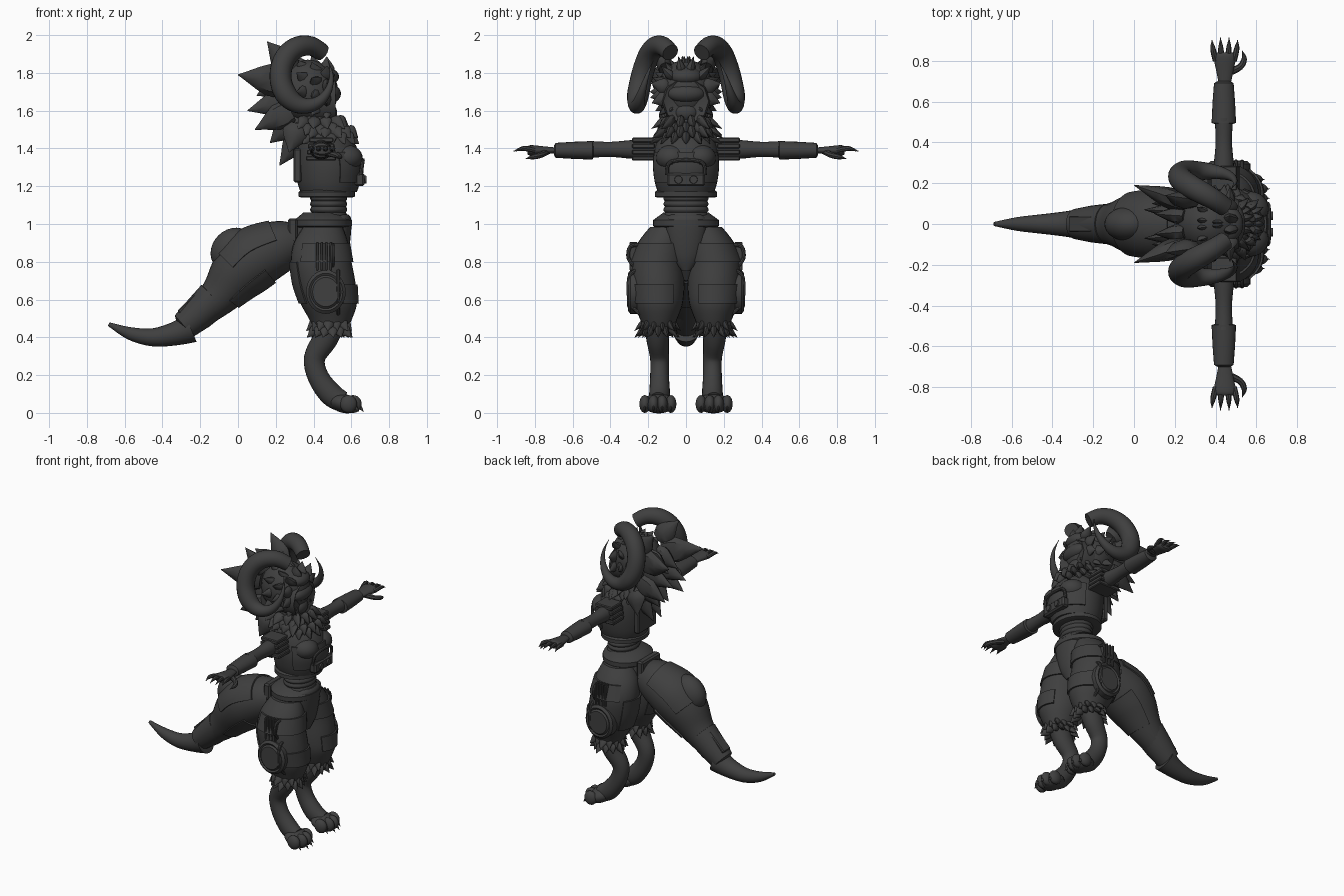
import bpy
import bmesh
import math
from mathutils import Vector, Matrix

if "Cube" in bpy.data.objects:
    bpy.data.objects.remove(bpy.data.objects["Cube"], do_unlink=True)

GREY = (.05, .05, .05, 1)
material = bpy.data.materials.new("dark_grey")
material.use_nodes = True
material.diffuse_color = GREY
shader = next(node for node in material.node_tree.nodes if node.type == "BSDF_PRINCIPLED")
shader.inputs["Base Color"].default_value = GREY
X, Y, Z = Vector((1, 0, 0)), Vector((0, 1, 0)), Vector((0, 0, 1))


def finish(bm, name, angle):
    bmesh.ops.recalc_face_normals(bm, faces=bm.faces)
    mesh = bpy.data.meshes.new(name)
    bm.to_mesh(mesh)
    bm.free()
    mesh.materials.append(material)
    part = bpy.data.objects.new(name, mesh)
    bpy.context.collection.objects.link(part)
    bpy.ops.object.select_all(action="DESELECT")
    part.select_set(True)
    bpy.context.view_layer.objects.active = part
    bpy.ops.object.shade_smooth_by_angle(angle=math.radians(angle))


def build(name, mirror, fill, angle=40):
    # One object, or a left and a right one
    pairs = (("left_", 1), ("right_", -1)) if mirror else (("", 1),)
    for prefix, side in pairs:
        bm = bmesh.new()
        fill(bm)
        for vert in bm.verts:
            vert.co.y *= side
        finish(bm, prefix + name, angle)


def smooth_path(points, steps):
    result = []
    last = len(points) - 1
    for i in range(last):
        quad = [points[min(max(i + k, 0), last)] for k in (-1, 0, 1, 2)]
        for step in range(steps):
            t = step / steps
            result.append([b + t / 2 * (c - a + t * (2 * a - 5 * b + 4 * c - d + t * (3 * (b - c) + d - a)))
                           for a, b, c, d in zip(*quad)])
    return result + [list(points[last])]


def add_tube(bm, points, sides=20, ref=Y, steps=4, axis=None, squash=1, arc=None, grow=.01):
    # Each point is x, y, z and the radius along ref; squash scales the other radius
    path = smooth_path(points, steps)
    rings = []
    for i, (x, y, z, radius) in enumerate(path):
        ahead, behind = path[min(i + 1, len(path) - 1)], path[max(i - 1, 0)]
        tangent = axis or (Vector(ahead[:3]) - Vector(behind[:3])).normalized()
        u = (ref - tangent * ref.dot(tangent)).normalized()
        v = tangent.cross(u)
        radius = max(radius, .002)
        if arc:
            low, high = (math.radians(a) for a in arc)
            angles = [low + (high - low) * k / sides for k in range(sides + 1)]
            outline = [(a, grow) for a in angles] + [(a, -grow) for a in reversed(angles)]
        else:
            outline = [(math.tau * k / sides, 0) for k in range(sides)]
        rings.append([bm.verts.new(Vector((x, y, z))
                                   + u * (radius + extra) * math.cos(angle)
                                   + v * (radius * squash + extra) * math.sin(angle))
                      for angle, extra in outline])
    for first, second in zip(rings, rings[1:]):
        for k in range(len(first)):
            bm.faces.new((first[k - 1], first[k], second[k], second[k - 1]))
    bm.faces.new(rings[0])
    bm.faces.new(rings[-1])


def tube(name, points, mirror=False, **options):
    build(name, mirror, lambda bm: add_tube(bm, points, **options))


def turned(name, centre, axis, profile, mirror=False, **options):
    # Straight part from pairs of distance along the axis and radius
    points = [(*(Vector(centre) + axis * distance), radius) for distance, radius in profile]
    tube(name, points, mirror, axis=axis, **options)


def pipe(name, points, mirror=False, radius=.01):
    tube(name, [(*point, radius) for point in points], mirror, ref=X, sides=8)


def blob(name, centre, radii, mirror=False, tilt=0):
    matrix = (Matrix.Translation(centre) @ Matrix.Rotation(math.radians(tilt), 4, "Y")
              @ Matrix.Diagonal((*radii, 1)))
    build(name, mirror, lambda bm: bmesh.ops.create_uvsphere(
        bm, u_segments=24, v_segments=14, radius=1, matrix=matrix))


def box(name, centre, size, mirror=False, tilt=0):
    def fill(bm):
        bmesh.ops.create_cube(bm, size=1, matrix=Matrix.Translation(centre)
                              @ Matrix.Rotation(math.radians(tilt), 4, "Y")
                              @ Matrix.Diagonal((*size, 1)))
        bmesh.ops.bevel(bm, geom=bm.edges[:], offset=min(size) / 5, segments=1, affect="EDGES")
    build(name, mirror, fill, 25)


def tufts(name, spikes, width, mirror=False):
    # Leaf shaped spikes, each from a root to a tip
    def fill(bm):
        for root, tip in spikes:
            root, tip = Vector(root), Vector(tip)
            along = (tip - root).normalized()
            flat = along.cross(Y if abs(along.y) < .9 else X)
            add_tube(bm, [(*root, width * .8), (*root.lerp(tip, .35), width), (*tip, 0)],
                     sides=8, steps=3, ref=flat, axis=along, squash=.6)
    build(name, mirror, fill)


def ruff(name, centre, radius, count, out, drop, width, mirror=False):
    spikes = []
    for row in range(2):
        for k in range(count):
            angle = math.tau * (k + row / 2) / count
            spoke = Vector((math.cos(angle), math.sin(angle), 0))
            root = Vector(centre) + spoke * radius + Z * row * drop * .7
            reach = out * (1 + .3 * math.sin(k * 2.4))
            spikes.append((root, root + spoke * reach - Z * drop))
    tufts(name, spikes, width, mirror)


# Torso, waist and belt
turned("pelvis", (.44, 0, .7), Z, [(0, .05), (.1, .12), (.2, .16), (.3, .14)], squash=.95)
turned("belt", (.45, 0, .98), Z, [(0, .16), (.01, .175), (.04, .175), (.08, .12)],
       steps=1, sides=32, squash=.87)
turned("belly_plate", (.54, 0, .75), Z, [(0, .02), (.07, .07), (.17, .1), (.27, .11), (.3, .08)], squash=.55)
for rib in range(4):
    turned("waist_rib_%d" % (rib + 1), (.48, 0, 1.03 + rib * .03), Z,
           [(0, .11), (.015, .12), (.035, .11)], squash=.82)
turned("chest_band", (.47, 0, 1.14), Z, [(0, .15), (.005, .165), (.03, .165), (.04, .15)],
       steps=1, sides=32, squash=.9)
chest = [(.48, 0, 1.17, .15), (.48, 0, 1.22, .165), (.48, 0, 1.3, .175), (.47, 0, 1.38, .17),
         (.45, 0, 1.45, .15), (.42, 0, 1.5, .11), (.4, 0, 1.6, .1)]
tube("chest", chest, axis=Z, sides=32)
tube("chest_plate", chest[1:4], axis=Z, arc=(-160, -20))
blob("breast", (.57, .075, 1.35), (.09, .085, .07), True)
box("chest_pack", (.645, 0, 1.235), (.05, .2, .07))
pipe("pack_handle", [(.65, -.1, 1.26), (.66, -.08, 1.33), (.66, .08, 1.33), (.65, .1, 1.26)])
turned("pack_knob", (.65, .04, 1.235), X, [(0, .024), (.03, .02)], True)
box("back_plate", (.315, 0, 1.31), (.04, .2, .18))
box("hip_plate", (.29, 0, .95), (.05, .2, .16))

# Head and mask
blob("head", (.37, 0, 1.7), (.16, .15, .17))
turned("mask_rim", (.38, 0, 1.65), X, [(0, .13), (.1, .13), (.135, .12), (.125, .1)], steps=1, sides=10)
blob("goggles", (.49, 0, 1.69), (.055, .1, .05))
blob("brow", (.46, 0, 1.78), (.075, .09, .05))
blob("muzzle", (.48, 0, 1.59), (.045, .065, .05))

# Horns curl over the back and forward again
horn = []
for k in range(13):
    t = k / 12
    turn = math.radians(50 + 340 * t)
    horn.append((.36 + .135 * math.cos(turn), .05 + .21 * math.sin(math.pi * (.05 + .75 * t)),
                 1.785 + .16 * math.sin(turn), .058 * min(1, .8 + t, 2 * (1 - t))))
tube("horn", horn, True)

# Ears and fur
tufts("lower_ear", [((.25, .1, 1.75), (0, .19, 1.79))], .085, True)
tufts("upper_ear", [((.28, .11, 1.82), (.155, .14, 1.965))], .07, True)
tufts("mane", [((.28, .06, 1.66), (.05, .07, 1.6)), ((.28, .1, 1.6), (.09, .1, 1.5)),
               ((.3, .05, 1.55), (.17, .05, 1.43)), ((.35, .05, 1.5), (.22, .04, 1.31)),
               ((.32, .1, 1.52), (.27, .15, 1.38)), ((.26, .04, 1.76), (.1, .05, 1.68))], .07, True)
cheek = []
for row in range(3):
    for k in range(5):
        turn = math.radians(k * 32 - 50 + row * 9)
        spoke = Vector((0, math.cos(turn), math.sin(turn)))
        root = Vector((.47 - row * .05, 0, 1.7)) + spoke * .1
        cheek.append((root, root + spoke * .09 - X * .03 * row))
tufts("cheek_fur", cheek, .04, True)
ruff("neck_fur", (.42, 0, 1.52), .105, 13, .07, .05, .035)
ruff("collar_fur", (.46, 0, 1.47), .12, 14, .06, .045, .035)

# Arms and hands
turned("upper_arm", (.44, 0, 1.395), Y, [(.14, .055), (.28, .05), (.4, .04), (.52, .045)], True, ref=X)
for slat in range(4):
    box("shoulder_slat_%d" % (slat + 1), (.44, .225, 1.348 + slat * .032), (.16 - slat * .01, .12, .026), True)
turned("forearm_guard", (.44, .49, 1.39), Y, [(0, .045), (.005, .06), (.11, .055), (.2, .048), (.21, .03)],
       True, ref=X, steps=1, squash=.82)
turned("palm", (.445, .69, 1.39), Y, [(0, .03), (.06, .042), (.13, .055), (.15, .04)], True, ref=X, squash=.5)
for finger in range(4):
    spread = (finger - 1.5) * .03
    tube("finger_%d" % (finger + 1), [(.445 + spread, .8, 1.39, .014),
                                      (.445 + spread * 1.3, .86, 1.4, .013),
                                      (.445 + spread * 1.4, .92 - abs(spread) * .4, 1.385, 0)],
         True, ref=X, sides=8)
tube("thumb", [(.46, .74, 1.38, .018), (.52, .77, 1.365, .016), (.54, .81, 1.355, .013),
               (.53, .85, 1.345, 0)], True, ref=Z, sides=8)

# Thighs with armour
thigh = [(.45, .1, .985, .09), (.44, .13, .9, .125), (.44, .15, .8, .14), (.46, .15, .68, .142),
         (.48, .147, .58, .13), (.49, .145, .5, .1), (.49, .145, .44, .075)]
tube("thigh", thigh, True, axis=Z, sides=28, squash=1.15)
for name, plate, arc in (("upper", thigh[1:3], (-150, 40)), ("front", thigh[3:5], (-125, -30)),
                         ("back", thigh[2:5], (50, 130))):
    tube("thigh_%s_plate" % name, plate, True, axis=Z, arc=arc, squash=1.15)
turned("thigh_disc", (.465, .24, .64), Y, [(0, .105), (.055, .105), (.068, .09), (.062, .08), (.072, .07)],
       True, ref=X, steps=1, sides=32, squash=1.1)
for vent in range(4):
    box("thigh_vent_%d" % (vent + 1), (.42 + vent * .024, .278, .83), (.013, .04, .15), True)
pipe("upper_pipe", [(.5, .24, .89), (.5, .295, .88), (.5, .305, .82), (.5, .27, .77)], True)
pipe("lower_pipe", [(.53, .25, .76), (.53, .3, .72), (.53, .295, .58), (.53, .21, .5)], True)

# Lower legs and paws
ruff("knee_fur", (.49, .147, .45), .07, 13, .045, .05, .028, True)
tube("shin", [(.49, .15, .48, .07), (.46, .15, .39, .06), (.405, .14, .29, .05), (.425, .14, .19, .05),
              (.49, .14, .1, .055), (.55, .145, .06, .05)], True, squash=1.12)
blob("paw", (.56, .145, .05), (.08, .085, .05), True, 15)
claws = []
for toe in range(4):
    ahead = Vector((.61 if toe in (1, 2) else .585, .08 + toe * .046, .047))
    blob("toe_%d" % (toe + 1), ahead, (.045, .029, .047), True)
    claws.append((ahead + X * .03 - Z * .01, ahead + X * .055 - Z * .04))
tufts("claws", claws, .01, True)

# Tail with armour
tail = [(.3, 0, .9, .11), (.22, 0, .88, .14), (.09, 0, .82, .162), (0, 0, .74, .15),
        (-.09, 0, .63, .11), (-.18, 0, .545, .085)]
tube("tail_base", tail, sides=28)
tube("tail_saddle", tail[1:4], arc=(-165, -15))
tube("tail_underplate", tail[2:5], arc=(30, 150))
blob("tail_dome", (-.03, 0, .865), (.125, .085, .105), tilt=-45)
tube("tail_guard", [(-.12, 0, .61, .08), (-.125, 0, .605, .1), (-.21, 0, .525, .09),
                    (-.285, 0, .46, .075), (-.29, 0, .455, .055)], steps=1)
box("tail_guard_plate", (-.255, 0, .585), (.16, .08, .03), tilt=-45)
tube("tail_tip", [(-.25, 0, .45, .08), (-.33, 0, .42, .063), (-.45, 0, .4, .048),
                  (-.57, 0, .42, .034), (-.685, 0, .47, .01)])
